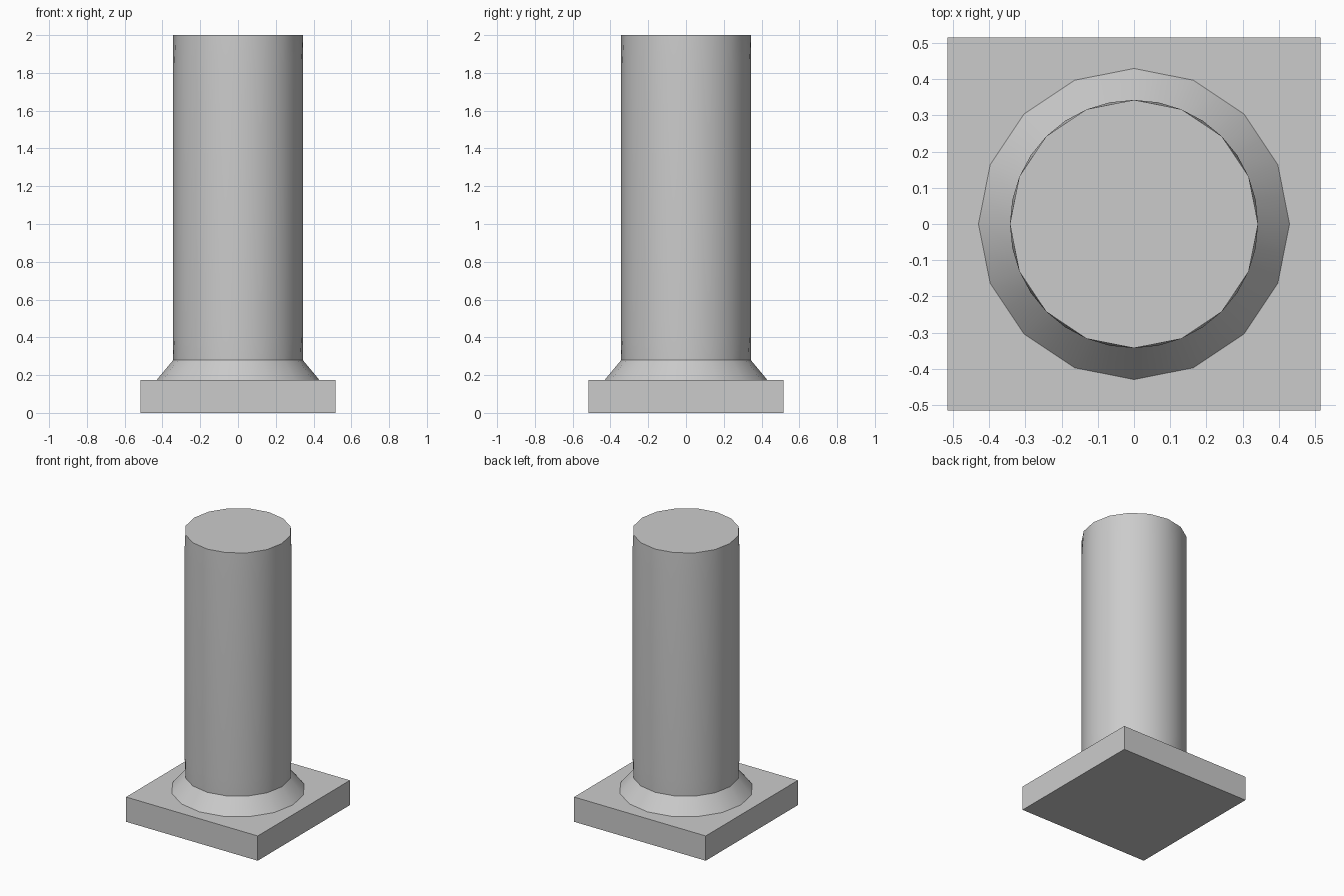
import bpy
import bmesh
from math import cos, sin, pi

if "Cube" in bpy.data.objects:
    bpy.data.objects.remove(bpy.data.objects["Cube"])

SIDES = 16


def ring(bm, radius, z, rounded):
    """Ring with a point at each corner and mid-side; rounded pushes mid-sides onto the circle."""
    verts = []
    for i in range(SIDES * 2):
        a = pi * i / SIDES
        r = radius if rounded or i % 2 == 0 else radius * cos(pi / SIDES)
        verts.append(bm.verts.new((r * cos(a), r * sin(a), z)))
    return verts


def lathe(name, profile, cap_top=False):
    bm = bmesh.new()
    rings = [ring(bm, *p) for p in profile]
    n = SIDES * 2
    for low, high in zip(rings, rings[1:]):
        for i in range(n):
            j = (i + 1) % n
            bm.faces.new((low[i], low[j], high[j], high[i]))
    if cap_top:
        bm.faces.new(rings[-1])
    mesh = bpy.data.meshes.new(name)
    bm.to_mesh(mesh)
    bm.free()
    obj = bpy.data.objects.new(name, mesh)
    bpy.context.collection.objects.link(obj)
    bpy.ops.object.select_all(action='DESELECT')
    obj.select_set(True)
    bpy.context.view_layer.objects.active = obj
    bpy.ops.object.shade_smooth_by_angle(angle=pi / 6)
    return obj


# Square plinth
bpy.ops.mesh.primitive_cube_add(size=1, location=(0, 0, 0.0875))
plinth = bpy.context.object
plinth.name = "plinth"
plinth.scale = (1.03, 1.03, 0.175)

# Sloped collar between plinth and shaft
lathe("collar", [(0.43, 0.175, False), (0.343, 0.28, False)])

# Shaft, sixteen-sided at its ends and slightly rounder in the middle
lathe("shaft", [(0.343, 0.28, False), (0.343, 0.4, True),
                (0.343, 1.85, True), (0.343, 2.0, False)], cap_top=True)
